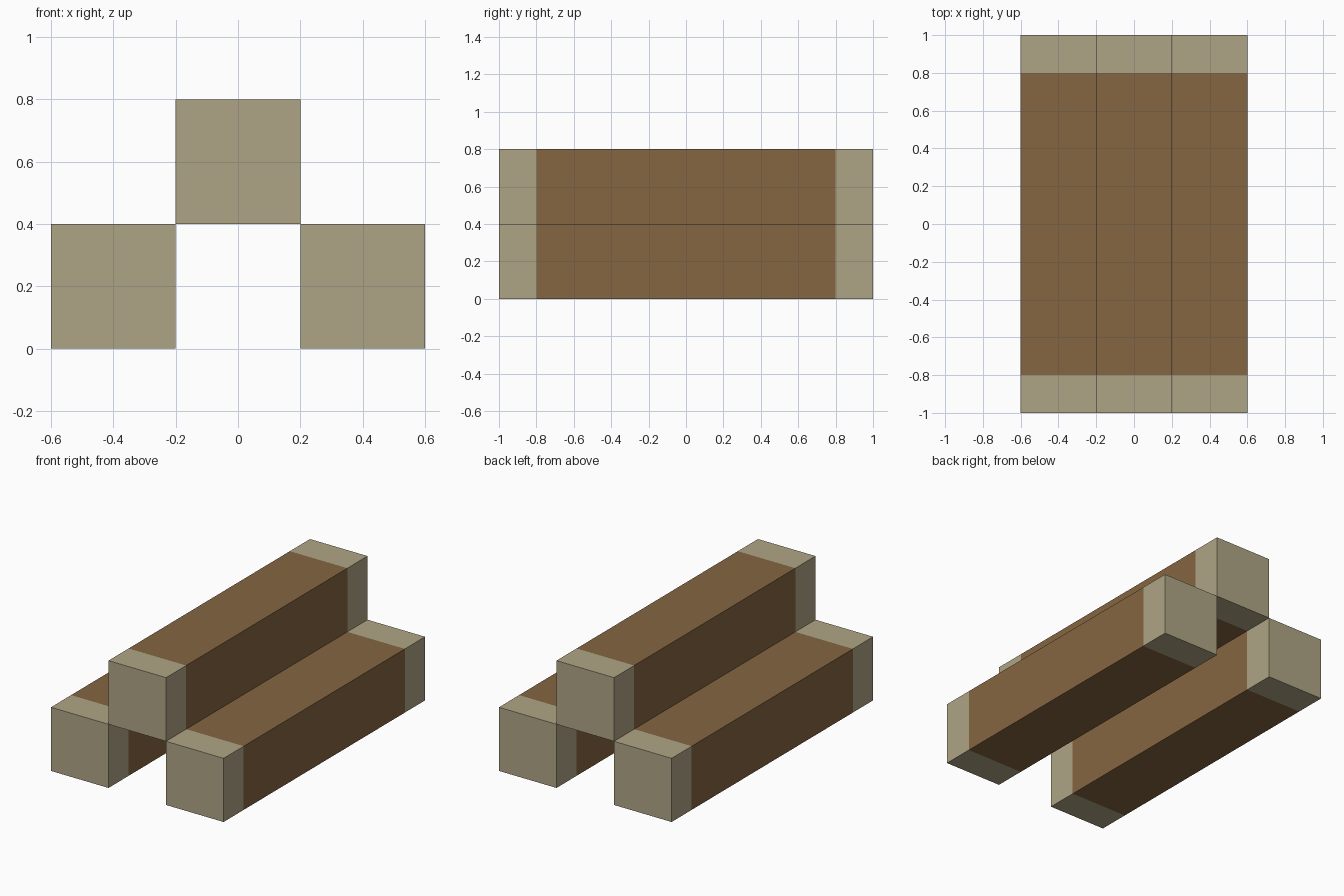
import bpy
import bmesh
from mathutils import Matrix, Vector

default = bpy.data.objects.get("Cube")
if default:
    bpy.data.objects.remove(default, do_unlink=True)


def make_material(name, rgb):
    mat = bpy.data.materials.new(name)
    mat.use_nodes = True
    color = (*rgb, 1.0)
    mat.diffuse_color = color
    mat.node_tree.nodes["Principled BSDF"].inputs["Base Color"].default_value = color
    return mat


bark = make_material("brown bark", (0.235, 0.132, 0.054))
cut_wood = make_material("pale cut wood", (0.43, 0.375, 0.235))

SIDE = 0.4      # square section of a beam
LENGTH = 2.0
BAND = 0.8      # pale ends start here


def beam(name, x, z):
    """Square beam with a brown middle and pale ends."""
    bm = bmesh.new()
    bmesh.ops.create_cube(bm, size=1.0, matrix=Matrix.Diagonal((SIDE, LENGTH, SIDE, 1.0)))
    # Cut a loop around the beam where each pale end begins
    for y in (-BAND, BAND):
        bmesh.ops.bisect_plane(bm, geom=bm.verts[:] + bm.edges[:] + bm.faces[:],
                               plane_co=Vector((0, y, 0)), plane_no=Vector((0, 1, 0)))
    for face in bm.faces:
        face.material_index = int(abs(face.calc_center_median().y) > BAND)
    mesh = bpy.data.meshes.new(name)
    bm.to_mesh(mesh)
    bm.free()
    mesh.materials.append(bark)
    mesh.materials.append(cut_wood)
    obj = bpy.data.objects.new(name, mesh)
    obj.location = (x, 0, z)
    bpy.context.collection.objects.link(obj)


# Two beams on the ground, one resting across the gap
beam("left_beam", SIDE, SIDE / 2)
beam("right_beam", -SIDE, SIDE / 2)
beam("top_beam", 0, SIDE * 1.5)
